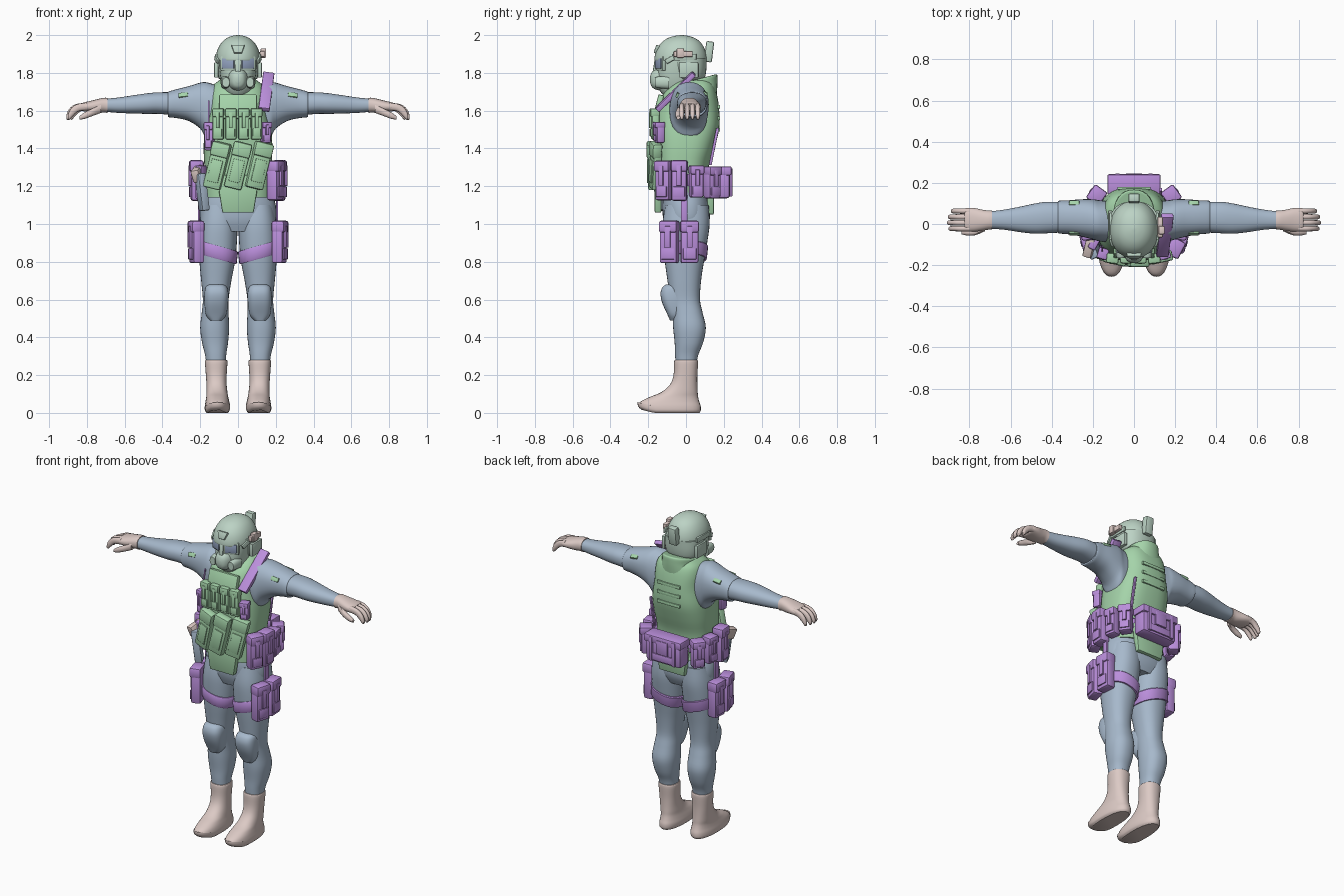
import bpy, bmesh, math
from mathutils import Matrix, Euler, Vector


def mat(name, r, g, b):
    m = bpy.data.materials.new(name)
    lin = [((c / 255 + 0.055) / 1.055) ** 2.4 for c in (r, g, b)]
    m.diffuse_color = (*lin, 1)
    return m


CLOTH = mat("blue_grey_cloth", 167, 185, 204)
GREEN = mat("vest_green", 165, 212, 170)
PURPLE = mat("pouch_purple", 187, 143, 220)
PINK = mat("pale_pink_leather", 220, 202, 197)
HELMET = mat("helmet_grey_green", 188, 211, 197)
LENS = mat("lens_blue", 148, 164, 194)


def finish(name, bm, m):
    bmesh.ops.recalc_face_normals(bm, faces=bm.faces)
    me = bpy.data.meshes.new(name)
    bm.to_mesh(me)
    bm.free()
    me.materials.append(m)
    ob = bpy.data.objects.new(name, me)
    bpy.context.collection.objects.link(ob)
    return ob


def loft(name, m, rows, axis='z', s=1, p=2.3, n=32, k=4, bend=None):
    """Skin rounded sections (t, a0, a1, b0, b1) strung along an axis."""
    full = []
    for i in range(len(rows) - 1):
        r = [rows[max(i - 1, 0)], rows[i], rows[i + 1], rows[min(i + 2, len(rows) - 1)]]
        for j in range(k):
            t = j / k
            full.append([0.5 * (2 * b + (c - a) * t + (2 * a - 5 * b + 4 * c - d) * t * t
                                + (3 * b - a - 3 * c + d) * t ** 3) for a, b, c, d in zip(*r)])
    full.append(rows[-1])
    bm = bmesh.new()
    rings = []
    for t, a0, a1, b0, b1 in full:
        ring = []
        for i in range(n):
            w = 2 * math.pi * i / n
            c, q = math.cos(w), math.sin(w)
            a = (a0 + a1) / 2 + (a1 - a0) / 2 * math.copysign(abs(c) ** (2 / p), c)
            b = (b0 + b1) / 2 + (b1 - b0) / 2 * math.copysign(abs(q) ** (2 / p), q)
            v = Vector({'z': (a, b, t), 'x': (t, a, b), 'y': (a, t, b)}[axis])
            if bend:
                v.z += bend(v)
            v.x *= s
            ring.append(bm.verts.new(v))
        rings.append(ring)
    for r0, r1 in zip(rings, rings[1:]):
        for i in range(n):
            bm.faces.new((r0[i], r0[(i + 1) % n], r1[(i + 1) % n], r1[i]))
    bm.faces.new(rings[0])
    bm.faces.new(rings[-1])
    return finish(name, bm, m)


def boxes(name, m, parts, at=(0, 0, 0), rot=(0, 0, 0)):
    """Join bevelled boxes (centre, size[, rotation[, bottom taper]]) in one object."""
    bm = bmesh.new()
    base = Matrix.Translation(at) @ Euler(rot).to_matrix().to_4x4()
    for part in parts:
        loc, size = part[:2]
        r = part[2] if len(part) > 2 else (0, 0, 0)
        taper = part[3] if len(part) > 3 else 1
        old = set(bm.verts)
        vs = bmesh.ops.create_cube(bm, size=1)['verts']
        for v in vs:
            if v.co.z < 0:
                v.co.x *= taper
            v.co = Vector(c * d for c, d in zip(v.co, size))
        edges = list({e for v in vs for e in v.link_edges})
        bmesh.ops.bevel(bm, geom=edges, offset=0.2 * min(size), segments=2, affect='EDGES', profile=0.5)
        new = [v for v in bm.verts if v not in old]
        bmesh.ops.transform(bm, verts=new, matrix=base @ Matrix.Translation(loc) @ Euler(r).to_matrix().to_4x4())
    return finish(name, bm, m)


def pouch(name, m, at, w, d, h, rot):
    """Pouch facing local -y with a lid and a fastening strap."""
    boxes(name, m, [((0, 0, -0.01), (w * .94, d, h - .02)),
                    ((0, -.004, h * .36), (w, d + .01, h * .28)),
                    ((0, -d / 2 - .006, h * .12), (w * .3, .012, h * .5)),
                    ((0, -d / 2, -h * .28), (w * .7, .014, h * .26))], at, rot)


# Trunk, vest and collar
loft("trunk", CLOTH, [(.96, -.17, .17, -.1, .1), (1.02, -.2, .2, -.12, .125), (1.1, -.2, .2, -.125, .125),
                      (1.2, -.175, .175, -.12, .11), (1.4, -.17, .17, -.13, .13),
                      (1.6, -.14, .14, -.12, .15), (1.72, -.1, .1, -.08, .12)])
loft("vest", GREEN, [(1.14, -.18, .18, -.15, .125), (1.2, -.18, .18, -.152, .115), (1.3, -.178, .178, -.155, .12),
                     (1.4, -.182, .182, -.16, .15), (1.5, -.176, .176, -.163, .175), (1.6, -.157, .157, -.155, .176),
                     (1.68, -.152, .152, -.125, .165), (1.73, -.135, .135, -.085, .15), (1.76, -.1, .1, -.05, .13)], p=2.7, n=48)
loft("collar", GREEN, [(1.62, -.14, .14, -.12, .16), (1.67, -.118, .118, -.115, .165), (1.71, -.104, .104, -.115, .167),
                       (1.745, -.1, .1, -.115, .165), (1.75, -.09, .09, -.105, .15)], bend=lambda v: .27 * v.y)
boxes("front_groin_flap", GREEN, [((0, -.148, 1.16), (.23, .035, .2), (0, 0, 0), .72)])
boxes("back_flap", GREEN, [((0, .13, 1.14), (.22, .035, .18), (0, 0, 0), .8)])
boxes("back_strips", GREEN, [((0, .173, z), (.16, .014, .02)) for z in (1.5, 1.56, 1.62)])
boxes("chest_panel", GREEN, [((0, -.147, 1.62), (.2, .03, .13), (-.25, 0, 0))])
for i in range(4):
    x = -.104 + .067 * i
    pouch("chest_magazine_pouch", GREEN, (x, -.163, 1.53), .061, .04, .165, (0, 0, x * 1.2))
for x, rz in ((-.11, -.22), (0, 0), (.112, .22)):
    boxes("slanted_magazine_pouch", GREEN,
          [((0, 0, 0), (.095, .045, .25)), ((0, -.006, .085), (.1, .05, .075)), ((0, -.022, -.03), (.06, .012, .12))],
          (x, -.178 + abs(x) * .15, 1.31), (0, .24, rz))

# Legs, boots, arms and hands
for s in (-1, 1):
    loft("trouser_leg", CLOTH, [(1.1, .01, .19, -.11, .12), (1.0, .003, .203, -.125, .125), (.9, .006, .208, -.122, .112),
                                (.8, .016, .204, -.112, .095), (.7, .035, .195, -.098, .08), (.6, .05, .186, -.085, .074),
                                (.53, .05, .192, -.072, .088), (.45, .047, .2, -.068, .105), (.37, .053, .19, -.06, .09),
                                (.31, .062, .175, -.058, .066), (.26, .065, .168, -.055, .055)], s=s)
    loft("knee_pad", CLOTH, [(.49, .085, .15, -.085, 0), (.52, .062, .17, -.098, 0), (.58, .052, .178, -.125, 0),
                             (.63, .05, .178, -.135, 0), (.665, .058, .172, -.125, 0), (.68, .075, .155, -.105, 0)], s=s, p=2.8)
    loft("boot", PINK, [(0, .055, .165, -.235, .07), (.012, .045, .175, -.252, .078), (.035, .042, .176, -.256, .078),
                        (.06, .046, .172, -.24, .07), (.085, .052, .168, -.19, .064), (.11, .056, .167, -.13, .062),
                        (.15, .06, .167, -.085, .06), (.2, .06, .17, -.066, .06), (.27, .056, .175, -.063, .064),
                        (.28, .062, .17, -.057, .058)], s=s,
         bend=lambda v: .25 * max(0, -.17 - v.y) * (v.z < .04))
    loft("thigh_strap", PURPLE, [(.815, .01, .212, -.12, .108), (.82, .007, .215, -.123, .111), (.88, .0, .214, -.128, .117),
                                 (.885, .004, .21, -.125, .113)], s=s, k=1, bend=lambda v: .28 * (v.x - .11))
    loft("sleeve", CLOTH, [(.1, -.09, .11, 1.47, 1.73), (.165, -.085, .115, 1.455, 1.75), (.2, -.075, .12, 1.505, 1.748),
                           (.26, -.06, .12, 1.545, 1.73), (.32, -.05, .115, 1.56, 1.715), (.365, -.046, .113, 1.565, 1.702),
                           (.37, -.04, .107, 1.571, 1.696)], 'x', s)
    loft("arm", CLOTH, [(.33, -.04, .106, 1.575, 1.698), (.42, -.045, .108, 1.583, 1.697), (.48, -.047, .1, 1.583, 1.692),
                        (.55, -.04, .085, 1.585, 1.682), (.63, -.028, .07, 1.588, 1.67), (.71, -.022, .06, 1.595, 1.662)], 'x', s)
    loft("palm", PINK, [(.69, -.028, .066, 1.588, 1.668), (.71, -.028, .066, 1.59, 1.668), (.74, -.033, .07, 1.588, 1.662),
                        (.78, -.037, .078, 1.592, 1.652), (.815, -.036, .078, 1.596, 1.644), (.825, -.03, .07, 1.602, 1.638)], 'x', s)
    for i, dx in enumerate((0, .008, .003, -.012)):
        y = -.036 + .0285 * i
        loft("finger", PINK, [(.8, y, y + .027, 1.602, 1.642), (.845 + dx, y, y + .027, 1.596, 1.636),
                              (.873 + dx, y + .001, y + .026, 1.572, 1.622), (.892 + dx, y + .002, y + .025, 1.552, 1.6),
                              (.901 + dx, y + .007, y + .02, 1.556, 1.576)], 'x', s, n=12)
    loft("thumb", PINK, [(.725, -.035, -.005, 1.588, 1.635), (.77, -.054, -.022, 1.572, 1.612), (.81, -.056, -.028, 1.557, 1.592),
                         (.838, -.05, -.032, 1.553, 1.572)], 'x', s, n=12)
    boxes("sleeve_patches", GREEN, [((s * .29, -.045, 1.683), (.05, .012, .025), (-.5, s * .1, 0)),
                                    ((s * .29, .1, 1.69), (.05, .025, .02), (-.6, s * .1, 0))])
    # Thigh rigs
    pouch("thigh_pouch_front", PURPLE, (s * .218, -.088, .905), .1, .06, .225, (0, 0, s * 1.3))
    pouch("thigh_pouch_rear", PURPLE, (s * .226, .018, .905), .1, .06, .225, (0, 0, s * 1.62))
    boxes("thigh_hanger", PURPLE, [((s * .207, -.01, 1.07), (.01, .035, .16))])
    # Belt pouches
    if s > 0:
        pouch("belt_pouch_front", PURPLE, (s * .197, -.115, 1.23), .09, .065, .21, (0, 0, s * 1.1))
    pouch("belt_pouch_side", PURPLE, (s * .217, -.035, 1.23), .088, .065, .215, (0, 0, s * 1.5))
    pouch("belt_pouch_rear", PURPLE, (s * .205, .055, 1.225), .075, .06, .17, (0, 0, s * 1.75))
    pouch("belt_pouch_corner", PURPLE, (s * .178, .138, 1.22), .08, .065, .17, (0, 0, s * 2.2))

# Belt, rear bag and asymmetric gear
loft("belt", PURPLE, [(1.2, -.188, .188, -.148, .14), (1.205, -.192, .192, -.15, .145), (1.26, -.192, .192, -.15, .145),
                      (1.265, -.188, .188, -.148, .14)], k=1)
pouch("rear_bag", PURPLE, (0, .188, 1.22), .26, .09, .17, (0, 0, math.pi))
boxes("rear_bag_straps", PURPLE, [((x, .238, 1.22), (.022, .014, .15)) for x in (-.08, .08)])
boxes("shoulder_pad", PURPLE, [((.15, -.055, 1.7), (.06, .028, .275), (-.79, .13, 0))])
pouch("radio_pouch_left", PURPLE, (.147, -.14, 1.485), .055, .045, .11, (0, 0, .3))
pouch("radio_pouch_right", PURPLE, (-.15, -.14, 1.465), .052, .045, .15, (0, 0, -.3))
boxes("cables", PURPLE, [((-.155, -.12, 1.59), (.008, .008, .13), (-.2, 0, 0)),
                         ((.13, .148, 1.41), (.012, .015, .2), (-.2, 0, 0))])
boxes("holster", CLOTH, [((-.19, -.135, 1.17), (.045, .06, .2), (0, -.13, .4))])
boxes("pistol_grip", PINK, [((-.213, -.11, 1.265), (.045, .1, .07), (.3, -.2, -.3))])
boxes("holster_mount", PURPLE, [((-.195, -.095, 1.22), (.04, .06, .18), (0, 0, -.5))])

# Head: mask, lenses and helmet
loft("face_mask", HELMET, [(1.65, -.05, .05, -.09, .05), (1.7, -.072, .072, -.135, .06), (1.75, -.087, .087, -.152, .06),
                           (1.8, -.096, .096, -.152, .06), (1.85, -.1, .1, -.145, .06), (1.9, -.1, .1, -.14, .06)])
loft("muzzle", HELMET, [(-.11, -.058, .058, 1.705, 1.83), (-.155, -.047, .047, 1.71, 1.82), (-.18, -.032, .032, 1.725, 1.805),
                        (-.19, -.012, .012, 1.75, 1.78)], 'y')
boxes("nose_bridge", HELMET, [((0, -.155, 1.83), (.028, .035, .09), (-.15, 0, 0))])
for s in (-1, 1):
    boxes("lens_frame", HELMET, [((s * .048, -.134, 1.85), (.09, .02, .075), (0, 0, s * .42))])
    boxes("lens", LENS, [((s * .05, -.142, 1.85), (.07, .02, .054), (0, 0, s * .42))])
    loft("mask_filter", HELMET, [(-.09, .045, .092, 1.715, 1.785), (-.15, .042, .088, 1.72, 1.78),
                                 (-.165, .045, .083, 1.725, 1.775)], 'y', s, k=1, n=20)
    boxes("helmet_rail", HELMET, [((s * .114, -.01, 1.885), (.014, .13, .03)),
                                  ((s * .112, -.085, 1.87), (.014, .05, .025), (.5, 0, -s * .3)),
                                  ((s * .115, .015, 1.815), (.022, .1, .08))])
loft("helmet_neck_guard", HELMET, [(1.765, -.09, .09, -.04, .085), (1.775, -.105, .105, -.06, .1), (1.82, -.115, .115, -.075, .108),
                                   (1.88, -.117, .117, -.09, .11)])
loft("helmet_shell", HELMET, [(1.865, -.11, .11, -.158, .105), (1.868, -.118, .118, -.167, .112), (1.9, -.115, .115, -.163, .108),
                              (1.935, -.103, .103, -.149, .095), (1.965, -.083, .083, -.125, .074), (1.985, -.058, .058, -.094, .045),
                              (1.996, -.03, .03, -.058, .01), (2.0, -.005, .005, -.028, -.018)], p=2.1, n=48)
boxes("helmet_front_bracket", HELMET, [((0, -.155, 1.925), (.07, .02, .045), (-.35, 0, 0), .6)])
boxes("helmet_back_box", HELMET, [((0, .122, 1.912), (.055, .042, .11), (-.12, 0, 0))])
boxes("helmet_lamp", PINK, [((.128, -.015, 1.9), (.026, .1, .032)), ((.134, -.03, 1.905), (.03, .04, .05))])

bpy.ops.object.select_all(action='SELECT')
bpy.context.view_layer.objects.active = bpy.data.objects["vest"]
bpy.ops.object.shade_smooth_by_angle(angle=math.radians(40))
